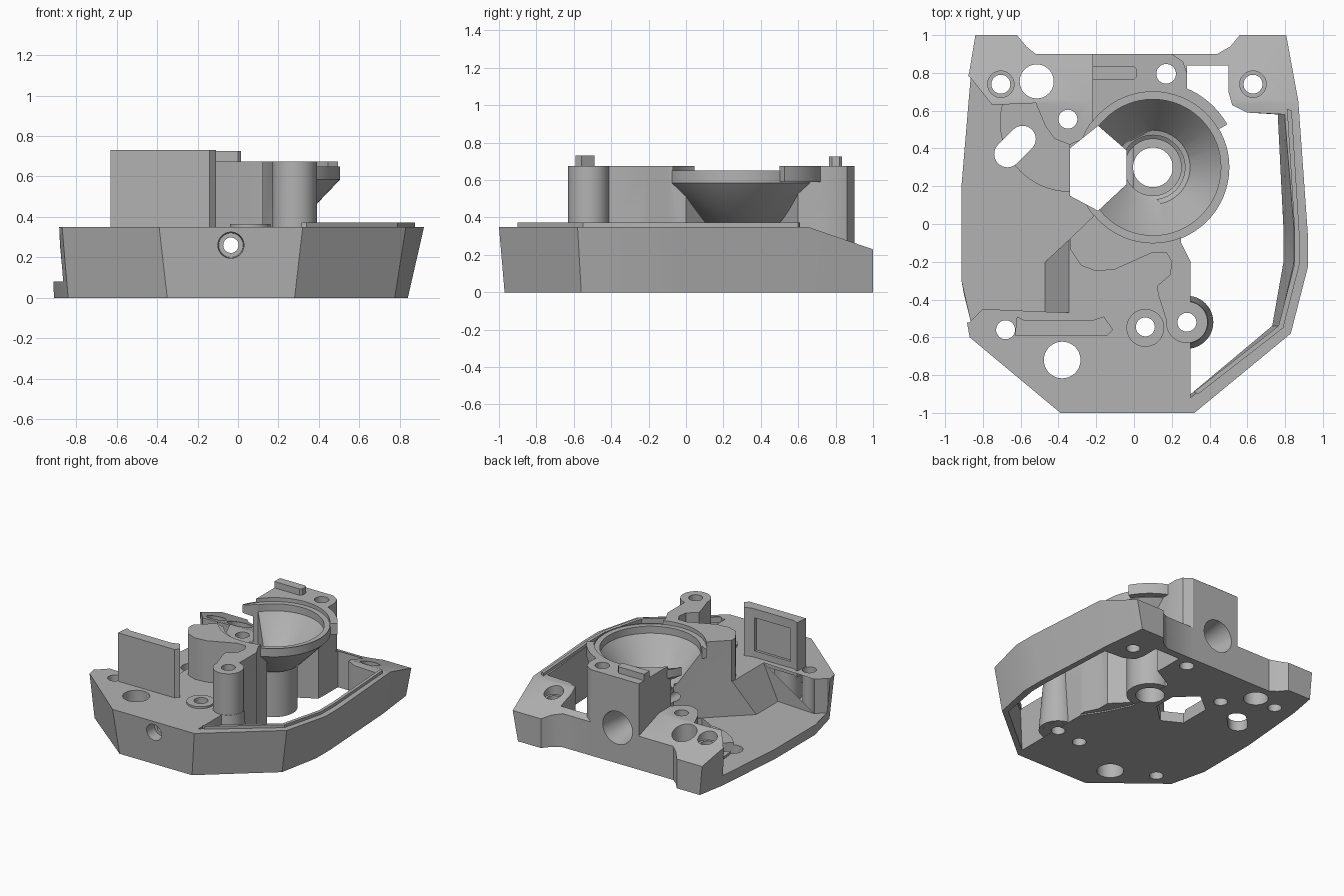
import bpy, bmesh, math
from mathutils import Matrix, Vector

if "Cube" in bpy.data.objects:
    bpy.data.objects.remove(bpy.data.objects["Cube"], do_unlink=True)

grey = bpy.data.materials.new("plain grey")
grey.use_nodes = True
grey.diffuse_color = (0.45, 0.45, 0.45, 1)
grey.node_tree.nodes["Principled BSDF"].inputs["Base Color"].default_value = grey.diffuse_color


def make(name, bm):
    bmesh.ops.recalc_face_normals(bm, faces=bm.faces[:])
    mesh = bpy.data.meshes.new(name)
    bm.to_mesh(mesh)
    bm.free()
    mesh.materials.append(grey)
    obj = bpy.data.objects.new(name, mesh)
    bpy.context.collection.objects.link(obj)
    return obj


def loft(name, low, high, z0, z1):
    """Solid between two outlines with matching corners."""
    bm = bmesh.new()
    a = [bm.verts.new((x, y, z0)) for x, y in low]
    b = [bm.verts.new((x, y, z1)) for x, y in high]
    bm.faces.new(a)
    bm.faces.new(b)
    for i in range(len(a)):
        j = (i + 1) % len(a)
        bm.faces.new((a[i], a[j], b[j], b[i]))
    return make(name, bm)


def prism(name, outline, z0, z1):
    return loft(name, outline, outline, z0, z1)


def circle(x, y, r, start=0, end=360, n=48):
    full = end - start == 360
    steps = n if full else n + 1
    angles = [math.radians(start + (end - start) * i / n) for i in range(steps)]
    return [(x + r * math.cos(a), y + r * math.sin(a)) for a in angles]


def peg(name, x, y, r, z0, z1, r_top=None):
    return loft(name, circle(x, y, r), circle(x, y, r_top or r), z0, z1)


def bore(x, z, r0, r1, y0, y1):
    """Round cutter lying along y."""
    obj = peg("bore", 0, 0, r0, 0, y1 - y0, r1)
    obj.data.transform(Matrix.Translation((x, y0, z)) @ Matrix.Rotation(-math.pi / 2, 4, "X"))
    return obj


def turn(name, x, y, profile, n=64):
    """Closed (radius, height) profile turned about a vertical axis."""
    bm = bmesh.new()
    verts = [bm.verts.new((r, 0, z)) for r, z in profile]
    edges = [bm.edges.new((verts[i], verts[i + 1])) for i in range(len(verts) - 1)]
    bmesh.ops.spin(bm, geom=verts + edges, cent=(0, 0, 0), axis=(0, 0, 1),
                   angle=math.tau, steps=n, use_duplicate=False)
    bmesh.ops.remove_doubles(bm, verts=bm.verts[:], dist=0.0005)
    bmesh.ops.translate(bm, verts=bm.verts[:], vec=(x, y, 0))
    return make(name, bm)


def combine(target, op, *parts):
    for part in parts:
        mod = target.modifiers.new(op, "BOOLEAN")
        mod.operation, mod.solver, mod.object = op, "EXACT", part
        bpy.context.view_layer.objects.active = target
        bpy.ops.object.modifier_apply(modifier=mod.name)
        bpy.data.objects.remove(part, do_unlink=True)


# Tray with leaning outer walls
top = [(-0.39, -1), (0.32, -1), (0.83, -0.58), (0.92, -0.23), (0.92, -0.05), (0.87, 0.65),
       (0.83, 1), (0.56, 1), (0.51, 0.94), (0.44, 0.9), (-0.52, 0.9), (-0.57, 0.94), (-0.62, 1),
       (-0.85, 1), (-0.88, 0.78), (-0.925, 0.2), (-0.925, -0.3), (-0.87, -0.6)]
bottom = [(-0.35, -0.97), (0.28, -0.97), (0.775, -0.56), (0.84, -0.23), (0.84, -0.05), (0.8, 0.65),
          (0.76, 1), (0.56, 1), (0.51, 0.94), (0.44, 0.9), (-0.52, 0.9), (-0.57, 0.94), (-0.62, 1),
          (-0.82, 1), (-0.86, 0.78), (-0.91, 0.2), (-0.91, -0.3), (-0.84, -0.58)]
housing = loft("housing", bottom, top, 0, 0.35)

# Rear slope
wedge = prism("wedge", [(0.6, 0.36), (0.65, 0.35), (1.1, 0.195), (1.1, 0.6), (0.6, 0.6)], -1.2, 1.2)
wedge.data.transform(Matrix(((0, 0, 1, 0), (1, 0, 0, 0), (0, 1, 0, 0), (0, 0, 0, 1))))

# Low floor on one side, with a ramp up to the middle
edge = [(-0.17, 0.08), (0.05, 0.3), (-0.2, 0.53), (-0.27, 0.45), (-0.34, 0.42), (-0.42, 0.45),
        (-0.47, 0.52), (-0.52, 0.64), (-0.75, 0.63), (-0.87, 0.78), (-1.1, 0.8), (-1.1, -0.56),
        (-0.87, -0.52), (-0.8, -0.45)]
floor_cut = loft("floor_cut", edge + [(-0.47, -0.47), (-0.47, -0.2)],
                 edge + [(-0.34, -0.47), (-0.34, -0.079)], 0.08, 0.36)

# Open side bay behind the leaning rim
bay = [(0.5, 0.84), (0.28, 0.84), (0.28, 0.65), (0.1, 0.5), (0.1, 0.1), (0.2, -0.1), (0.3, -0.25)]
bay_low = bay + [(0.3, -0.9), (0.73, -0.54), (0.79, -0.2), (0.79, -0.02), (0.76, 0.58),
                 (0.6, 0.59), (0.52, 0.63), (0.5, 0.7)]
bay_high = bay + [(0.3, -0.92), (0.77, -0.54), (0.85, -0.2), (0.85, -0.02), (0.8, 0.58),
                  (0.6, 0.59), (0.52, 0.63), (0.5, 0.7)]
bay_cut = loft("bay_cut", bay_low, bay_high, -0.01, 0.37)
combine(housing, "DIFFERENCE", wedge, floor_cut, bay_cut)

# Raised centre, rear block, funnel, post and bosses
centre = prism("centre", [(-0.34, -0.13), (-0.28, -0.22), (-0.2, -0.25), (-0.1, -0.24), (0.1, -0.15),
                          (0.17, -0.15), (0.2, -0.2), (0.19, -0.27), (0.12, -0.33), (0.13, -0.38),
                          (0.19, -0.57), (0.28, -0.55), (0.3, -0.42), (0.3, -0.2), (0.25, -0.1),
                          (0.25, 0), (0.05, 0.2), (-0.05, 0.2), (-0.34, -0.079)], 0.01, 0.675)
block = prism("block", [(-0.22, 0.9), (-0.22, 0.5), (-0.1, 0.4), (0.1, 0.5), (0.28, 0.6), (0.28, 0.8),
                        (0.26, 0.86), (0.2, 0.9)], 0.002, 0.675)
funnel = turn("funnel", 0.1, 0.3, [(0, 0.002), (0.17, 0.002), (0.17, 0.36), (0.2, 0.37),
                                   (0.405, 0.585), (0.405, 0.65), (0, 0.65)])
flange = prism("flange", [(0.1, 0.3)] + circle(0.1, 0.3, 0.455, 30, 128, 24), 0.59, 0.675)
post = peg("post", 0.28, -0.52, 0.11, 0.003, 0.675)
foot = peg("foot", 0.28, -0.52, 0.14, 0.004, 0.35, 0.112)
boss = peg("boss", 0.06, -0.55, 0.1, 0.1, 0.365)
step = prism("step", circle(-0.34, 0.54, 0.37, 150, 270, 24) + [(-0.34, 0.54)], 0.01, 0.1)
combine(housing, "UNION", centre, block, funnel, flange, post, foot, boss, step)

# Funnel cavity, side window and slanted slot
cavity = turn("cavity", 0.1, 0.3, [(0, -0.1), (0.105, -0.1), (0.105, 0.28), (0.15, 0.28), (0.15, 0.33),
                                   (0.19, 0.36), (0.36, 0.59), (0.36, 0.645), (0.4, 0.645),
                                   (0.4, 0.8), (0, 0.8)])
window = prism("window", [(-0.34, 0.15), (-0.19, 0.07), (-0.04, 0.21), (-0.04, 0.39), (-0.19, 0.52),
                          (-0.34, 0.4)], -0.1, 0.9)
slot = prism("slot", circle(-0.67, 0.37, 0.07, 135, 315, 16) + circle(-0.59, 0.45, 0.07, -45, 135, 16),
             -0.1, 0.5)
combine(housing, "DIFFERENCE", cavity, window, slot)

# Vertical screw holes
for x, y, r in [(-0.68, -0.56, 0.05), (-0.38, -0.72, 0.097), (0.06, -0.545, 0.05), (0.28, -0.52, 0.05),
                (-0.705, 0.74, 0.05), (-0.515, 0.755, 0.09), (-0.35, 0.555, 0.05),
                (0.17, 0.795, 0.052), (0.63, 0.74, 0.05)]:
    combine(housing, "DIFFERENCE", peg("hole", x, y, r, -0.1, 0.9))
for x in (-0.705, 0.63):
    combine(housing, "DIFFERENCE", peg("counterbore", x, 0.74, 0.07, 0.27, 0.5))

# Lengthwise bore with a countersunk front and a wide rear mouth
combine(housing, "DIFFERENCE", bore(-0.035, 0.26, 0.038, 0.038, -1.1, 0.8),
        bore(-0.035, 0.26, 0.07, 0.06, -1.1, -0.9), bore(-0.035, 0.28, 0.08, 0.13, 0.6, 0.91))

# Tall upright plate with a shallow panel recess
plate = prism("upright_plate", [(-0.63, -0.59), (-0.14, -0.59), (-0.11, -0.56), (-0.16, -0.49),
                                (-0.22, -0.51), (-0.4, -0.51), (-0.58, -0.51), (-0.62, -0.49)], 0.3, 0.73)
combine(plate, "DIFFERENCE", prism("recess", [(-0.55, -0.53), (-0.24, -0.53), (-0.24, -0.4),
                                              (-0.55, -0.4)], 0.4, 0.66))

# Locating bar on the rear block
bar = prism("locating_bar", [(-0.22, 0.765), (0, 0.765), (0.015, 0.78), (0.015, 0.82), (0, 0.835),
                             (-0.22, 0.835)], 0.65, 0.725)

# Sealing lip along the rim
path = [(0.34, -0.9), (0.79, -0.55), (0.875, -0.22), (0.875, -0.04), (0.835, 0.6)]
inner = [(x - 0.025, y + 0.01) for x, y in reversed(path)]
lip = prism("sealing_lip", path + inner, 0.33, 0.372)

for obj in (housing, plate, bar, lip):
    bpy.ops.object.select_all(action="DESELECT")
    obj.select_set(True)
    bpy.context.view_layer.objects.active = obj
    bpy.ops.object.shade_smooth_by_angle(angle=math.radians(30))
